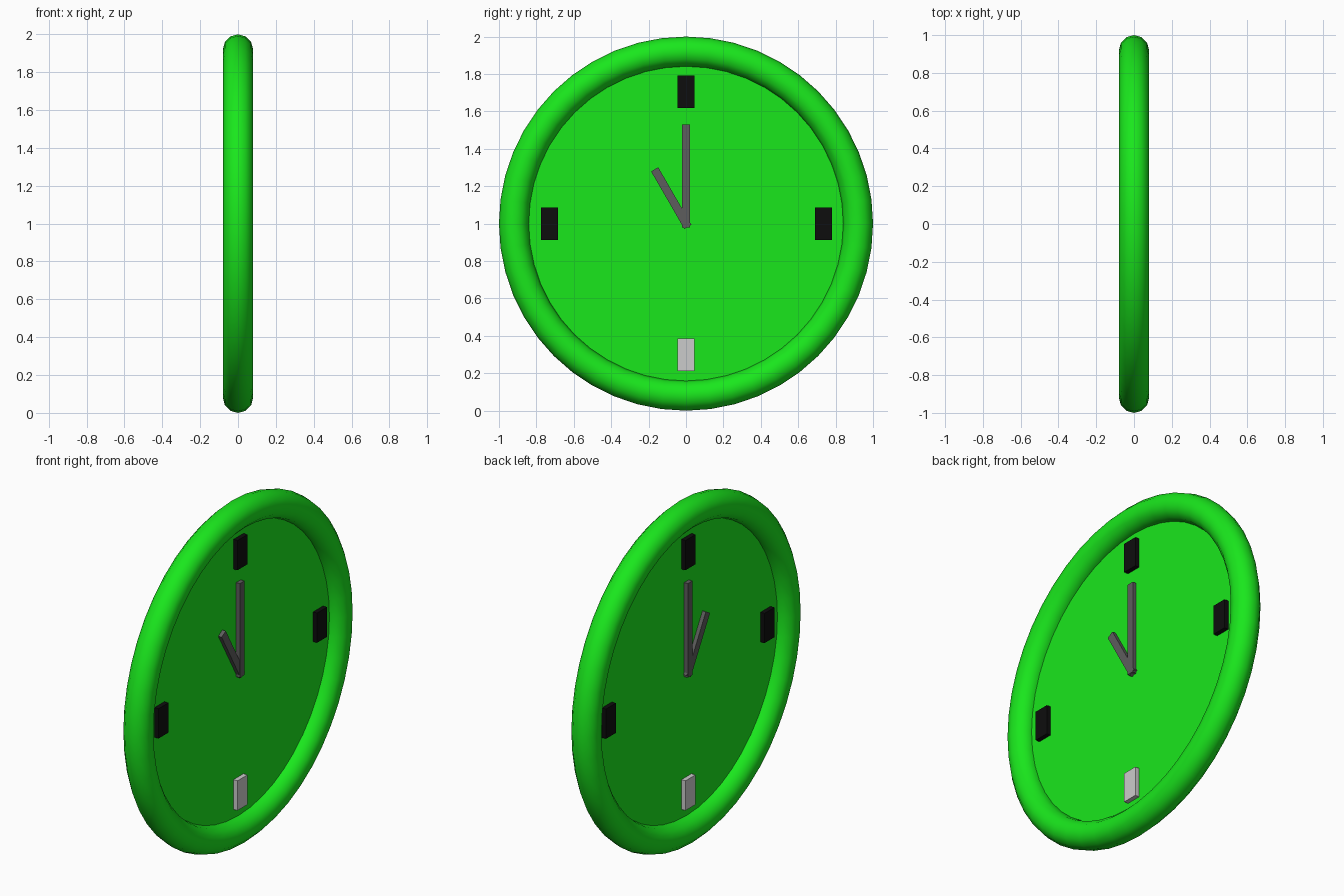
import bpy
from math import radians, sin, cos

if "Cube" in bpy.data.objects:
    bpy.data.objects.remove(bpy.data.objects["Cube"])


def material(name, r, g, b):
    m = bpy.data.materials.new(name)
    m.diffuse_color = (r, g, b, 1)
    m.use_nodes = True
    m.node_tree.nodes["Principled BSDF"].inputs["Base Color"].default_value = m.diffuse_color
    return m


green = material("green", 0.01, 0.8, 0.012)
black = material("black", 0.004, 0.004, 0.004)
dark_grey = material("dark_grey", 0.11, 0.11, 0.11)


def finish(name, mat):
    obj = bpy.context.object
    obj.name = name
    if mat:
        obj.data.materials.append(mat)
    return obj


def box(name, center, size, mat, tilt=0):
    bpy.ops.mesh.primitive_cube_add(size=1, location=center, rotation=(tilt, 0, 0))
    bpy.context.object.scale = size
    bpy.ops.object.transform_apply(location=False, rotation=False, scale=True)
    return finish(name, mat)


# Round outer rim
bpy.ops.mesh.primitive_torus_add(major_radius=0.92, minor_radius=0.08,
                                 major_segments=48, minor_segments=12,
                                 location=(0, 0, 1), rotation=(0, radians(90), 0))
finish("rim", green)
bpy.ops.object.shade_smooth()

# Thin dial, its edge buried in the rim
bpy.ops.mesh.primitive_cylinder_add(vertices=48, radius=0.88, depth=0.006,
                                    location=(0, 0, 1), rotation=(0, radians(90), 0))
finish("dial", green)

# Quarter-hour markers, passing through the dial
for name, y, z, mat in (("marker_twelve", 0, 1.705, black),
                        ("marker_three", 0.735, 1, black),
                        ("marker_six", 0, 0.3, None),
                        ("marker_nine", -0.73, 1, black)):
    box(name, (0, y, z), (0.058, 0.092, 0.174), mat)


# Hands, from just behind the pivot to the tip
def hand(name, length, angle, depth):
    tail = 0.02
    mid = (length - tail) / 2
    a = radians(angle)
    box(name, (0, -sin(a) * mid, 1 + cos(a) * mid),
        (depth, 0.044, length + tail), dark_grey, a)


hand("minute_hand", 1.53 - 1, 0, 0.054)
hand("hour_hand", 0.335, 30, 0.05)
